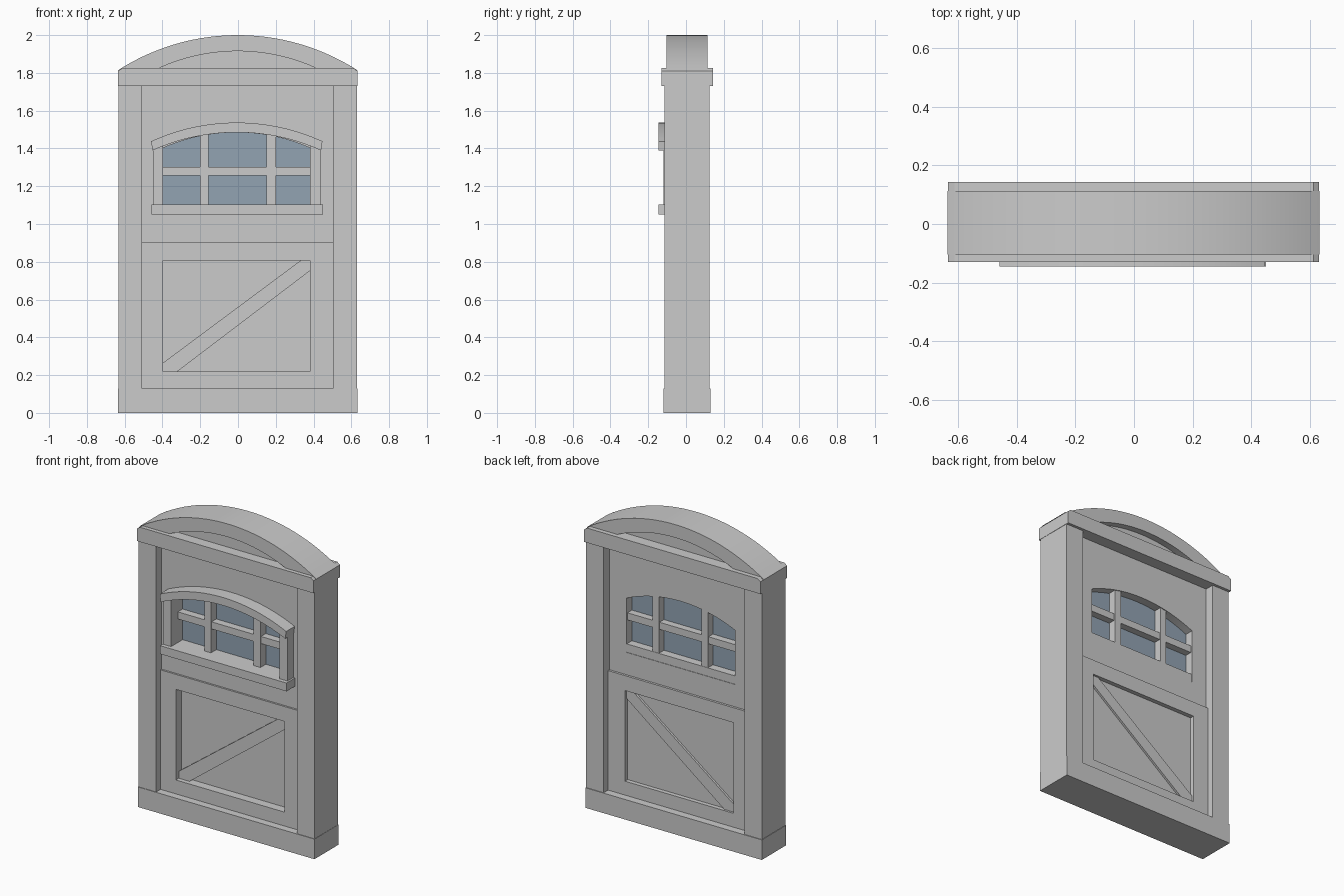
import bpy, bmesh, math
from mathutils import Matrix

if "Cube" in bpy.data.objects:
    bpy.data.objects.remove(bpy.data.objects["Cube"])


def slab(name, loops, y0, y1, smooth=False, mat=None):
    """Fill x/z outlines (extra loops are holes) and extrude from y0 to y1."""
    cu = bpy.data.curves.new(name, 'CURVE')
    cu.dimensions, cu.fill_mode = '2D', 'BOTH'
    cu.extrude = (y1 - y0) / 2
    for pts in loops:
        sp = cu.splines.new('POLY')
        sp.points.add(len(pts) - 1)
        for p, (x, z) in zip(sp.points, pts):
            p.co = (x, z, 0, 1)
        sp.use_cyclic_u = True
    tmp = bpy.data.objects.new("tmp", cu)
    bpy.context.collection.objects.link(tmp)
    dg = bpy.context.evaluated_depsgraph_get()
    me = bpy.data.meshes.new_from_object(tmp.evaluated_get(dg))
    bpy.data.objects.remove(tmp)
    bpy.data.curves.remove(cu)
    me.transform(Matrix.Translation((0, (y0 + y1) / 2, 0)) @ Matrix.Rotation(math.pi / 2, 4, 'X'))
    bm = bmesh.new()
    bm.from_mesh(me)
    bmesh.ops.remove_doubles(bm, verts=bm.verts, dist=1e-5)
    bmesh.ops.recalc_face_normals(bm, faces=bm.faces)
    bm.to_mesh(me)
    bm.free()
    if smooth:
        me.shade_smooth()
        me.set_sharp_from_angle(angle=math.radians(30))
    else:
        me.shade_flat()
    me.name = name
    me.materials.clear()
    if mat:
        me.materials.append(mat)
    ob = bpy.data.objects.new(name, me)
    bpy.context.collection.objects.link(ob)
    return ob


def rect(x0, x1, z0, z1):
    return [(x0, z0), (x1, z0), (x1, z1), (x0, z1)]


def arc(x0, x1, z0, top, n=28):
    """Circular arc from (x0, z0) over the apex height to (x1, z0)."""
    cx, h, s = (x0 + x1) / 2, (x1 - x0) / 2, top - z0
    r = (h * h + s * s) / (2 * s)
    a = math.asin(h / r)
    return [(cx + r * math.sin(t), top - r + r * math.cos(t))
            for t in (-a + 2 * a * i / n for i in range(n + 1))]


# Outer frame: posts, threshold, lintel with clipped top corners
slab("left_post", [rect(-0.632, -0.507, 0.005, 1.76)], -0.115, 0.125)
slab("right_post", [rect(0.503, 0.63, 0.005, 1.76)], -0.115, 0.125)
slab("threshold", [rect(-0.635, 0.632, 0, 0.13)], -0.119, 0.13)
slab("lintel", [[(-0.635, 1.73), (0.632, 1.73), (0.632, 1.81), (0.612, 1.825),
                 (-0.612, 1.825), (-0.635, 1.81)]], -0.13, 0.143)

# Arched top and the recessed panel under it
inner = arc(-0.425, 0.42, 1.822, 1.915)
slab("top_arch", [arc(-0.637, 0.634, 1.813, 2.0) + inner[::-1]], -0.104, 0.113, True)
slab("arch_panel", [arc(-0.44, 0.435, 1.82, 1.925)], -0.06, 0.07, True)

# Upper door leaf with arched window opening
opening = [(0.382, 1.05), (-0.397, 1.05)] + arc(-0.397, 0.382, 1.402, 1.485)
slab("upper_door", [rect(-0.52, 0.515, 0.89, 1.74), opening], -0.058, 0.065, True)

# Lower door leaf: frame, inset panel, diagonal brace
slab("lower_door", [rect(-0.515, 0.51, 0.12, 0.905), rect(-0.397, 0.382, 0.22, 0.808)], -0.07, 0.08)
slab("lower_panel", [rect(-0.405, 0.39, 0.21, 0.82)], -0.012, 0.052)
slab("diagonal_brace", [[(-0.397, 0.22), (-0.32, 0.22), (0.382, 0.753), (0.382, 0.808),
                         (0.333, 0.808), (-0.397, 0.265)]], -0.04, 0.066)

# Window bars and glass
for name, x0, x1 in (("left_bar", -0.2, -0.155), ("right_bar", 0.152, 0.2)):
    slab(name, [rect(x0, x1, 1.09, 1.478)], -0.056, 0.06)
slab("cross_bar", [rect(-0.4, 0.385, 1.257, 1.303)], -0.05, 0.055)
glass = bpy.data.materials.new("glass")
glass.diffuse_color = (0.29, 0.37, 0.45, 1)
glass.use_nodes = True
glass.node_tree.nodes["Principled BSDF"].inputs["Base Color"].default_value = glass.diffuse_color
pane = [(0.384, 1.09), (-0.399, 1.09)] + arc(-0.399, 0.384, 1.404, 1.487)
slab("window_glass", [pane], -0.001, 0.009, True, glass)

# Window trim on the front: sill, jambs, arched hood
slab("sill", [rect(-0.457, 0.45, 1.05, 1.104)], -0.145, -0.05)
slab("sill_core", [rect(-0.397, 0.382, 1.05, 1.104)], -0.055, 0.062)
slab("left_jamb", [rect(-0.45, -0.397, 1.10, 1.42)], -0.119, -0.05)
slab("right_jamb", [rect(0.382, 0.438, 1.10, 1.42)], -0.119, -0.05)
hood = arc(-0.46, 0.447, 1.438, 1.537) + arc(-0.453, 0.44, 1.389, 1.485)[::-1]
slab("window_hood", [hood], -0.145, -0.05, True)
